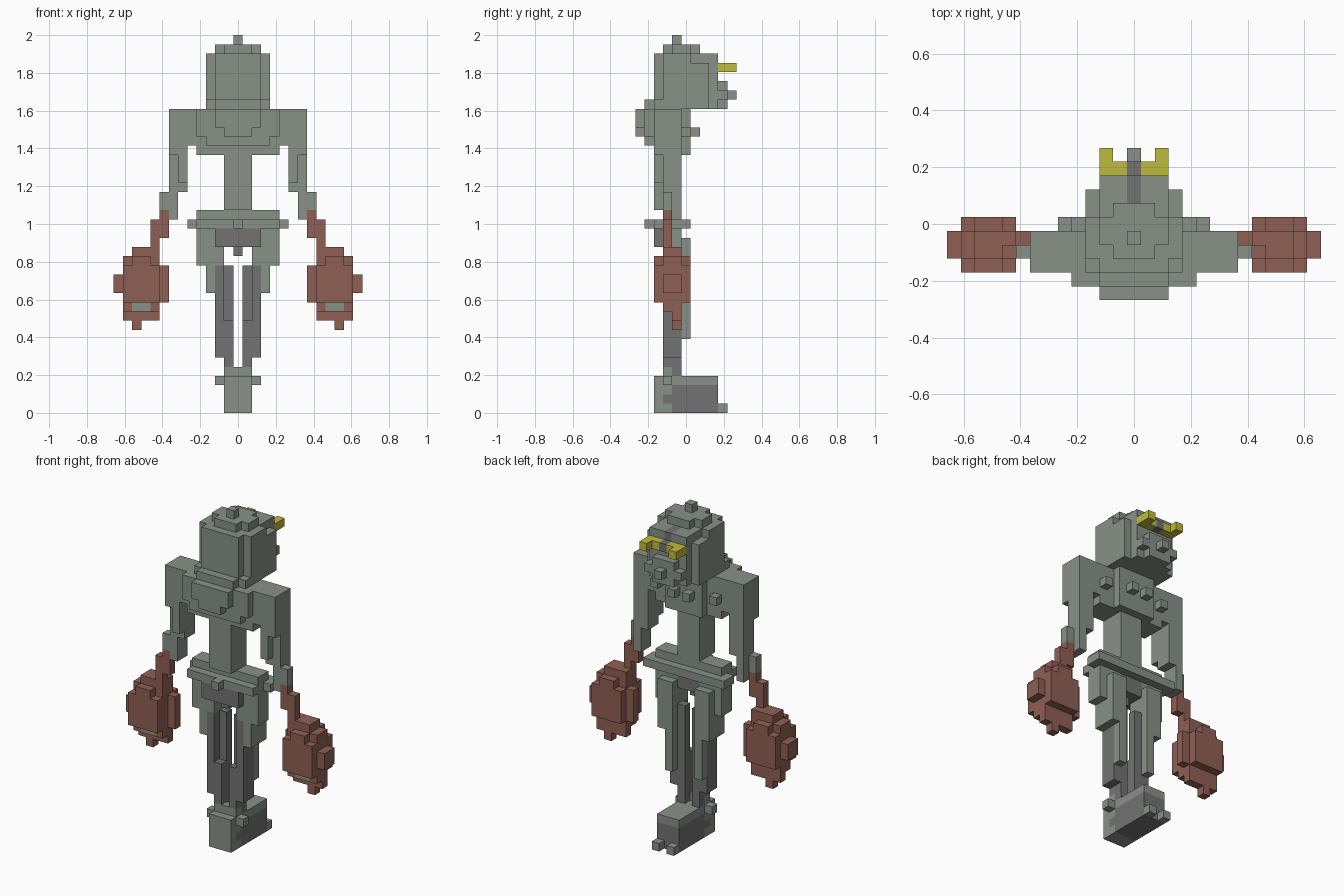
import bpy

if "Cube" in bpy.data.objects:
    bpy.data.objects.remove(bpy.data.objects["Cube"])

U = 2 / 41            # edge of one cube of the grid
cells = {}            # (x, y, z) -> (part, colour)

COLOURS = {
    "grey_green": (0.245, 0.285, 0.242, 1),
    "dark_grey": (0.172, 0.170, 0.170, 1),
    "rust_red": (0.275, 0.117, 0.087, 1),
    "yellow": (0.53, 0.50, 0.045, 1),
}
mats = {}
for name, col in COLOURS.items():
    mats[name] = bpy.data.materials.new(name)
    mats[name].diffuse_color = col
G, D, R, Y = COLOURS


def box(part, col, x, y, z):
    """Fill an inclusive block of grid cells."""
    for i in range(x[0], x[1] + 1):
        for j in range(y[0], y[1] + 1):
            for k in range(z[0], z[1] + 1):
                cells[i, j, k] = (part, col)


def pair(part, col, x, y, z):
    """Fill a block on both sides of the body."""
    box("right_" + part, col, x, y, z)
    box("left_" + part, col, (-x[1], -x[0]), y, z)


def sym(part, col, x, y, z):
    """Mirrored block belonging to one object."""
    box(part, col, x, y, z)
    box(part, col, (-x[1], -x[0]), y, z)


# head: rounded block with crown
box("head", G, (-2, 2), (-3, 3), (34, 38))
box("head", G, (-3, 3), (-2, 2), (34, 37))
box("head", G, (-3, 3), (-2, 0), (38, 38))
box("head", G, (-2, 2), (-1, 0), (39, 39))
box("head", G, (-1, 1), (-2, 1), (39, 39))
box("head", G, (0, 0), (-1, -1), (40, 40))
box("head", G, (-3, 3), (0, 2), (33, 33))
box("head", G, (-2, 2), (3, 3), (33, 33))
# snout
box("head", G, (-1, 1), (4, 4), (33, 35))
box("head", G, (-2, 2), (4, 4), (34, 34))
box("head", D, (0, 0), (2, 3), (37, 38))
box("head", G, (0, 0), (5, 5), (34, 34))
# goggles
box("goggles", Y, (-2, 2), (4, 4), (37, 37))
sym("goggles", Y, (2, 2), (5, 5), (37, 37))
box("goggles", D, (0, 0), (4, 4), (37, 37))

# chest, shoulders, collar and hump
box("chest", G, (-7, 7), (-3, -1), (30, 32))
box("chest", G, (-5, 5), (-3, -1), (29, 29))
box("chest", G, (-4, 4), (-3, -1), (28, 28))
box("chest", G, (-2, 2), (0, 0), (28, 32))
box("chest", G, (-4, 4), (-4, -4), (30, 32))
box("chest", G, (-3, 3), (-4, -4), (29, 29))
box("chest", G, (-2, 2), (-5, -5), (31, 32))
box("chest", G, (-1, 1), (-5, -5), (30, 30))
box("collar", G, (-3, 3), (-3, -1), (33, 33))
box("collar", G, (-2, 2), (-4, -4), (33, 33))
sym("chest", G, (1, 1), (1, 1), (30, 30))
sym("chest", G, (4, 4), (0, 0), (30, 30))
# waist
box("waist", G, (-1, 1), (-3, -1), (22, 27))

# arms
pair("arm", G, (6, 7), (-2, -1), (24, 29))
pair("arm", G, (6, 6), (-3, -3), (25, 29))
pair("arm", G, (7, 7), (-3, -3), (28, 29))
pair("arm", G, (7, 7), (-2, -1), (21, 23))
pair("arm", G, (8, 8), (-2, -2), (22, 23))
# wrists
pair("hand", R, (8, 8), (-2, -2), (19, 21))
pair("hand", R, (9, 9), (-2, -2), (17, 20))
# club-like hands
pair("hand", R, (9, 11), (-2, -1), (17, 17))
pair("hand", R, (9, 12), (-2, -1), (12, 16))
pair("hand", R, (9, 12), (-3, 0), (12, 15))
pair("hand", R, (10, 11), (-3, 0), (16, 16))
pair("hand", R, (8, 8), (-1, -1), (12, 15))
pair("hand", R, (13, 13), (-2, -1), (13, 14))
pair("hand", R, (9, 12), (-2, -1), (11, 11))
pair("hand", G, (10, 11), (-2, -2), (11, 11))
pair("hand", R, (9, 12), (-1, -1), (10, 10))
pair("hand", R, (11, 11), (-1, -1), (9, 9))

# hips and belt
box("hips", G, (-4, 4), (-2, -1), (20, 21))
box("hips", G, (-4, 4), (-3, 0), (20, 20))
sym("hips", G, (5, 5), (-1, 0), (20, 20))
box("hips", G, (0, 0), (-4, -4), (20, 20))
sym("hips", G, (2, 4), (-2, -1), (16, 19))
sym("hips", G, (3, 3), (-2, -1), (13, 15))
sym("hips", G, (2, 3), (0, 0), (13, 18))
# dark loin cloth
box("loin_cloth", D, (-1, 1), (-2, -1), (18, 19))
box("loin_cloth", D, (-2, 2), (-3, -3), (18, 19))
box("loin_cloth", D, (0, 0), (-2, -2), (17, 17))

# legs
pair("leg", D, (1, 1), (-1, -1), (4, 15))
pair("leg", D, (1, 1), (-2, -2), (4, 9))
pair("leg", D, (2, 2), (-2, -1), (6, 15))
pair("leg", G, (2, 2), (0, 0), (8, 12))

# foot block with dark sides and toes
box("foot", G, (-1, 1), (-3, 3), (0, 3))
box("foot", D, (-1, 1), (-1, 3), (0, 2))
box("foot", D, (-1, 1), (-2, -2), (1, 1))
box("foot", G, (-1, 1), (-2, -2), (4, 4))
sym("foot", G, (2, 2), (-2, -2), (3, 3))
sym("foot", G, (1, 1), (4, 4), (0, 0))

# exposed cube faces become one mesh per part
SIDES = {
    (1, 0, 0): [(1, 0, 0), (1, 1, 0), (1, 1, 1), (1, 0, 1)],
    (-1, 0, 0): [(0, 0, 0), (0, 0, 1), (0, 1, 1), (0, 1, 0)],
    (0, 1, 0): [(0, 1, 0), (0, 1, 1), (1, 1, 1), (1, 1, 0)],
    (0, -1, 0): [(0, 0, 0), (1, 0, 0), (1, 0, 1), (0, 0, 1)],
    (0, 0, 1): [(0, 0, 1), (1, 0, 1), (1, 1, 1), (0, 1, 1)],
    (0, 0, -1): [(0, 0, 0), (0, 1, 0), (1, 1, 0), (1, 0, 0)],
}
for part in sorted({p for p, c in cells.values()}):
    index, faces, tints = {}, [], []
    for (x, y, z), (p, c) in cells.items():
        if p != part:
            continue
        for (a, b, d), corners in SIDES.items():
            if (x + a, y + b, z + d) in cells:
                continue
            pts = [(x + i, y + j, z + k) for i, j, k in corners]
            faces.append([index.setdefault(q, len(index)) for q in pts])
            tints.append(c)
    mesh = bpy.data.meshes.new(part)
    mesh.from_pydata([((x - .5) * U, (y - .5) * U, z * U) for x, y, z in index], [], faces)
    used = sorted(set(tints))
    for c in used:
        mesh.materials.append(mats[c])
    for poly, c in zip(mesh.polygons, tints):
        poly.material_index = used.index(c)
    bpy.context.collection.objects.link(bpy.data.objects.new(part, mesh))

for m in bpy.data.materials:
    if m.users and not m.is_grease_pencil:
        m.use_nodes = True
        m.node_tree.nodes["Principled BSDF"].inputs["Base Color"].default_value = m.diffuse_color
